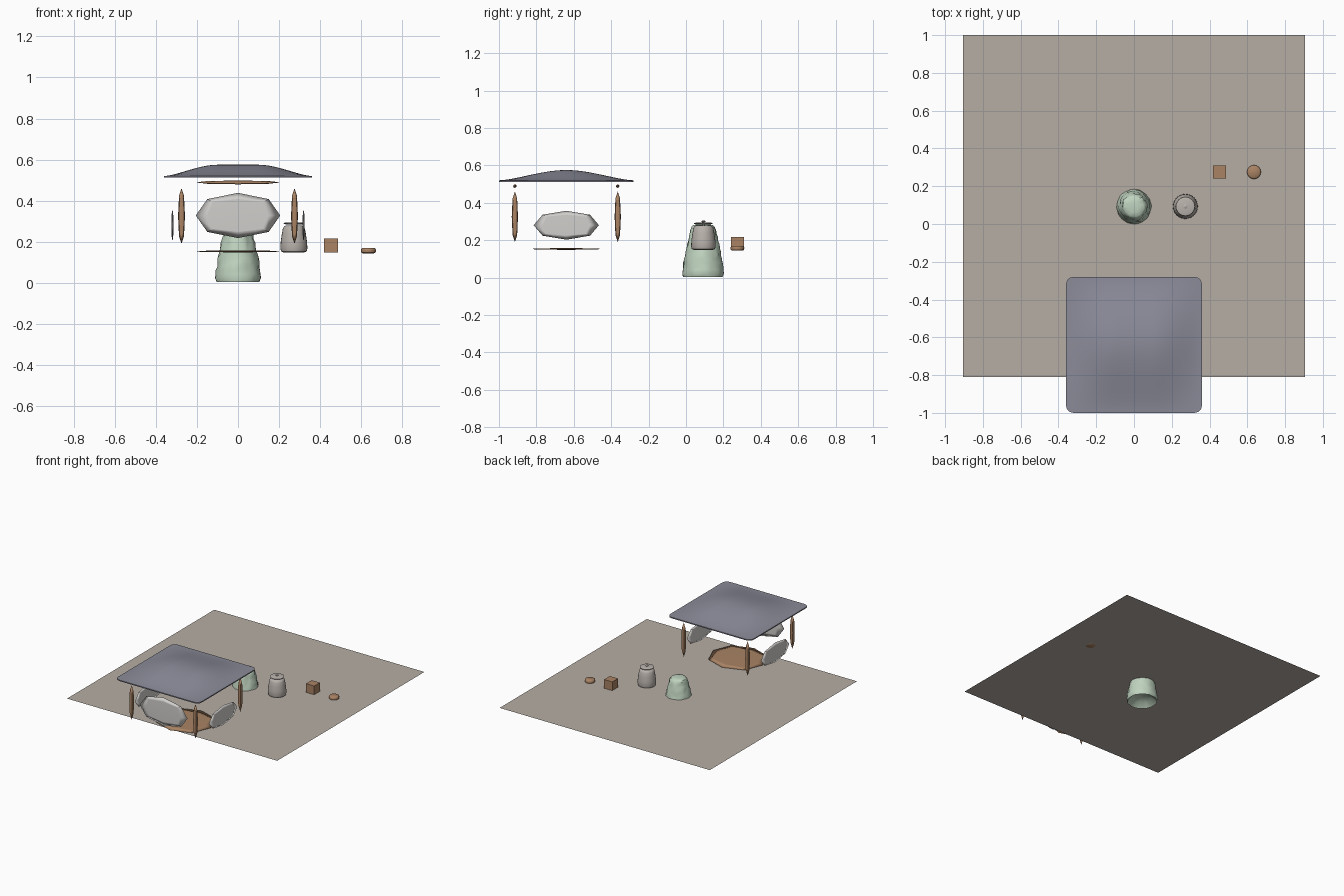
import bpy, bmesh, math
from mathutils import Vector, noise

if "Cube" in bpy.data.objects:
    bpy.data.objects.remove(bpy.data.objects["Cube"], do_unlink=True)

GROUND = 0.147
PAVILION_Y = -0.64


def material(name, rgb):
    m = bpy.data.materials.new(name)
    m.use_nodes = True
    color = (*[(c / 255) ** 2.2 for c in rgb], 1)
    m.diffuse_color = color
    m.node_tree.nodes["Principled BSDF"].inputs["Base Color"].default_value = color
    return m


sand = material("sandy ground", (180, 172, 163))
wood = material("brown wood", (168, 130, 100))
slate = material("blue grey slate", (138, 138, 152))
plaster = material("pale plaster", (208, 206, 203))
clay = material("grey clay", (184, 177, 171))
moss = material("pale green stone", (190, 210, 190))


def finish(bm, name, mat, smooth=True):
    bmesh.ops.recalc_face_normals(bm, faces=bm.faces)
    mesh = bpy.data.meshes.new(name)
    bm.to_mesh(mesh)
    bm.free()
    mesh.materials.append(mat)
    obj = bpy.data.objects.new(name, mesh)
    bpy.context.collection.objects.link(obj)
    if smooth:
        bpy.ops.object.select_all(action="DESELECT")
        obj.select_set(True)
        bpy.context.view_layer.objects.active = obj
        bpy.ops.object.shade_smooth_by_angle(angle=math.radians(40))
    return obj


def block(name, center, size, mat, rounded=True):
    """Box, optionally softened by one level of subdivision."""
    bm = bmesh.new()
    bmesh.ops.create_cube(bm, size=1)
    for v in bm.verts:
        v.co = Vector(c + s * k for c, s, k in zip(center, size, v.co))
    obj = finish(bm, name, mat, rounded)
    if rounded:
        mod = obj.modifiers.new("soften", "SUBSURF")
        mod.levels = mod.render_levels = 1
    return obj


def lathe(name, center, profile, mat, sides, rough=0.0):
    """Capped solid of revolution from (radius, height) pairs."""
    bm = bmesh.new()
    rings = []
    for r, z in profile:
        ring = []
        for i in range(sides):
            a = math.tau * i / sides
            p = Vector((r * math.cos(a), r * math.sin(a), z))
            bump = rough * noise.noise(p * 45)
            p.x += bump * math.cos(a)
            p.y += bump * math.sin(a)
            ring.append(bm.verts.new(p + Vector((*center, 0))))
        rings.append(ring)
    for low, high in zip(rings, rings[1:]):
        for i in range(sides):
            j = (i + 1) % sides
            bm.faces.new((low[i], low[j], high[j], high[i]))
    bm.faces.new(rings[0])
    bm.faces.new(rings[-1])
    return finish(bm, name, mat)


# Flat ground sheet
bm = bmesh.new()
bmesh.ops.create_grid(bm, x_segments=1, y_segments=1, size=0.905)
bmesh.ops.translate(bm, verts=bm.verts, vec=(0, 0.095, GROUND))
finish(bm, "ground_sheet", sand, False)


# Pavilion roof: swept hip shape with a short ridge and rounded corners
def ease(t):
    t = max(0, min(1, t))
    return t * t * (3 - 2 * t)


HALF, CORNER, EAVE = 0.36, 0.04, 0.52
bm = bmesh.new()
bmesh.ops.create_grid(bm, x_segments=36, y_segments=36, size=HALF)
for v in bm.verts:
    ax, ay = abs(v.co.x), abs(v.co.y)
    fx = ease((HALF - ax) / 0.26)
    fy = ease((HALF - ay) / HALF)
    v.co.z = EAVE + 0.055 * (fx * fy) ** 0.8
    dx, dy = ax - (HALF - CORNER), ay - (HALF - CORNER)
    if dx > 0 and dy > 0:
        k = max(dx, dy) / math.hypot(dx, dy)
        v.co.x = math.copysign(HALF - CORNER + dx * k, v.co.x)
        v.co.y = math.copysign(HALF - CORNER + dy * k, v.co.y)
    v.co.y += PAVILION_Y
rim = [e for e in bm.edges if e.is_boundary]
skirt = bmesh.ops.extrude_edge_only(bm, edges=rim)["geom"]
for v in skirt:
    if isinstance(v, bmesh.types.BMVert):
        v.co.z = 0.512
bmesh.ops.holes_fill(bm, edges=[e for e in bm.edges if e.is_boundary], sides=0)
finish(bm, "pavilion_roof", slate)

# Pavilion floor, pillars and beams
block("pavilion_floor", (0, PAVILION_Y, 0.153), (0.51, 0.47, 0.011), wood)
for y_name, y in (("front", -0.915), ("back", -0.365)):
    for x_name, x in (("right", -0.275), ("left", 0.275)):
        block(f"{y_name}_{x_name}_pillar", (x, y, 0.325), (0.04, 0.04, 0.322), wood)
    block(f"{y_name}_beam", (0, y, 0.489), (0.49, 0.022, 0.022), wood)

# Pavilion wall panels on three sides, open at the back
block("front_panel", (0, -0.915, 0.328), (0.49, 0.018, 0.262), plaster)
for side, x in (("right", -0.319), ("left", 0.319)):
    block(f"{side}_panel", (x, PAVILION_Y, 0.28), (0.012, 0.416, 0.184), plaster)

# Rough stone stump that passes through the ground, hollowed underneath
stump = [(0.02, 0.05), (0.07, 0.035), (0.105, 0.004)]
for i in range(1, 15):
    t = i / 14
    stump.append((0.114 - 0.03 * t - 0.022 * t * t, 0.004 + 0.268 * t))
stump += [(0.054, 0.28), (0.03, 0.285)]
lathe("stone_stump", (0, 0.092), stump, moss, 32, rough=0.008)

# Clay jar with a lid and knob
JAR = (0.272, 0.093)
lathe("jar_body", JAR, [(0.05, 0.148), (0.062, 0.153), (0.066, 0.168), (0.064, 0.2),
                        (0.059, 0.235), (0.054, 0.263), (0.048, 0.274), (0.04, 0.278)],
      clay, 24)
lathe("jar_lid", JAR, [(0.038, 0.284), (0.05, 0.288), (0.05, 0.291), (0.036, 0.295)],
      clay, 24)
lathe("jar_knob", JAR, [(0.006, 0.276), (0.006, 0.295), (0.011, 0.299), (0.011, 0.302),
                        (0.006, 0.305)], clay, 12)

# Small crate and low round stool
block("wooden_crate", (0.453, 0.275, 0.182), (0.07, 0.07, 0.068), wood, False)
lathe("round_stool", (0.635, 0.275), [(0.028, 0.144), (0.035, 0.148), (0.037, 0.157),
                                      (0.035, 0.166), (0.03, 0.17)], wood, 16)
